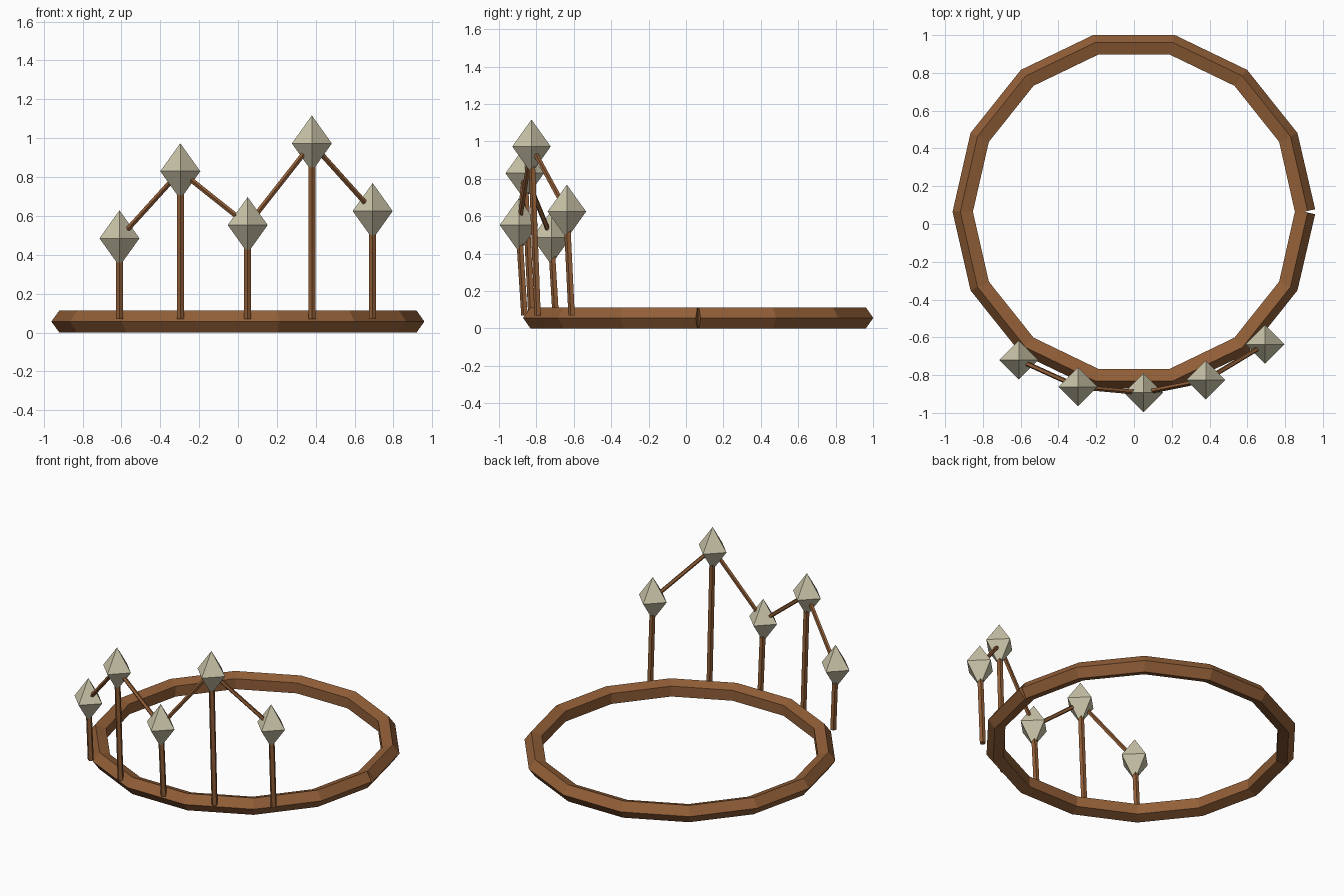
import bpy, bmesh, math
from mathutils import Vector

if "Cube" in bpy.data.objects:
    bpy.data.objects.remove(bpy.data.objects["Cube"])

SIDES = 5


def material(name, rgb):
    m = bpy.data.materials.new(name)
    m.diffuse_color = (*rgb, 1)
    m.use_nodes = True
    m.node_tree.nodes["Principled BSDF"].inputs["Base Color"].default_value = m.diffuse_color
    return m


wood = material("brown wood", (0.29, 0.115, 0.039))
stone = material("pale stone", (0.60, 0.56, 0.40))


def finish(bm, name, mat):
    bmesh.ops.recalc_face_normals(bm, faces=bm.faces)
    me = bpy.data.meshes.new(name)
    bm.to_mesh(me)
    bm.free()
    me.materials.append(mat)
    ob = bpy.data.objects.new(name, me)
    bpy.context.collection.objects.link(ob)
    return ob


def tube(name, stations, radius, mat):
    """Five-sided capped tube; each station is (centre, side axis, other axis)."""
    bm = bmesh.new()
    rings = []
    for c, u, v in stations:
        ring = []
        for k in range(SIDES):
            a = math.tau * k / SIDES
            ring.append(bm.verts.new(c + radius * (math.cos(a) * u + math.sin(a) * v)))
        rings.append(ring)
    for r0, r1 in zip(rings, rings[1:]):
        for k in range(SIDES):
            j = (k + 1) % SIDES
            bm.faces.new((r0[k], r0[j], r1[j], r1[k]))
    bm.faces.new(rings[0])
    bm.faces.new(rings[-1])
    return finish(bm, name, mat)


def rod(name, a, b, radius):
    d = (b - a).normalized()
    u = Vector((0, -1, 0))
    u = (u - d * u.dot(d)).normalized()
    v = d.cross(u)
    return tube(name, [(a, u, v), (b, u, v)], radius, wood)


# Base ring: 14 straight segments, open seam on the right with square-cut ends
N, R, TUBE = 14, 0.901, 0.0595
CENTRE = Vector((0, 0.065, TUBE * math.sin(math.tau / SIDES)))
stations = []
for i in range(N + 1):
    a = math.tau * i / N
    tilt = math.pi / N if i == 0 else -math.pi / N if i == N else 0
    pos = CENTRE + R * Vector((math.cos(a), math.sin(a), 0))
    out = Vector((math.cos(a + tilt), math.sin(a + tilt), 0))
    stations.append((pos, out, Vector((0, 0, 1))))
tube("base_ring", stations, TUBE, wood)

# Crystal centres, with the y position of each stem foot
crystals = [
    ((-0.61, -0.72, 0.485), -0.695),
    ((-0.297, -0.862, 0.83), -0.825),
    ((0.05, -0.893, 0.553), -0.862),
    ((0.38, -0.826, 0.973), -0.792),
    ((0.693, -0.637, 0.625), -0.61),
]
for i, (c, foot_y) in enumerate(crystals, 1):
    c = Vector(c)
    # Stem leaning slightly outward
    rod(f"stem_{i}", Vector((c.x, foot_y, 0.07)), c, 0.019)
    # Octahedral crystal
    bm = bmesh.new()
    mid = [bm.verts.new(c + 0.103 * Vector(d)) for d in
           ((1, 0, 0), (0, 1, 0), (-1, 0, 0), (0, -1, 0))]
    for s in (1, -1):
        tip = bm.verts.new(c + Vector((0, 0, 0.144 * s)))
        for k in range(4):
            bm.faces.new((mid[k], mid[(k + 1) % 4], tip))
    finish(bm, f"crystal_{i}", stone)

# Thin links between neighbouring crystals
for i in range(len(crystals) - 1):
    rod(f"link_{i + 1}", Vector(crystals[i][0]), Vector(crystals[i + 1][0]), 0.0135)
